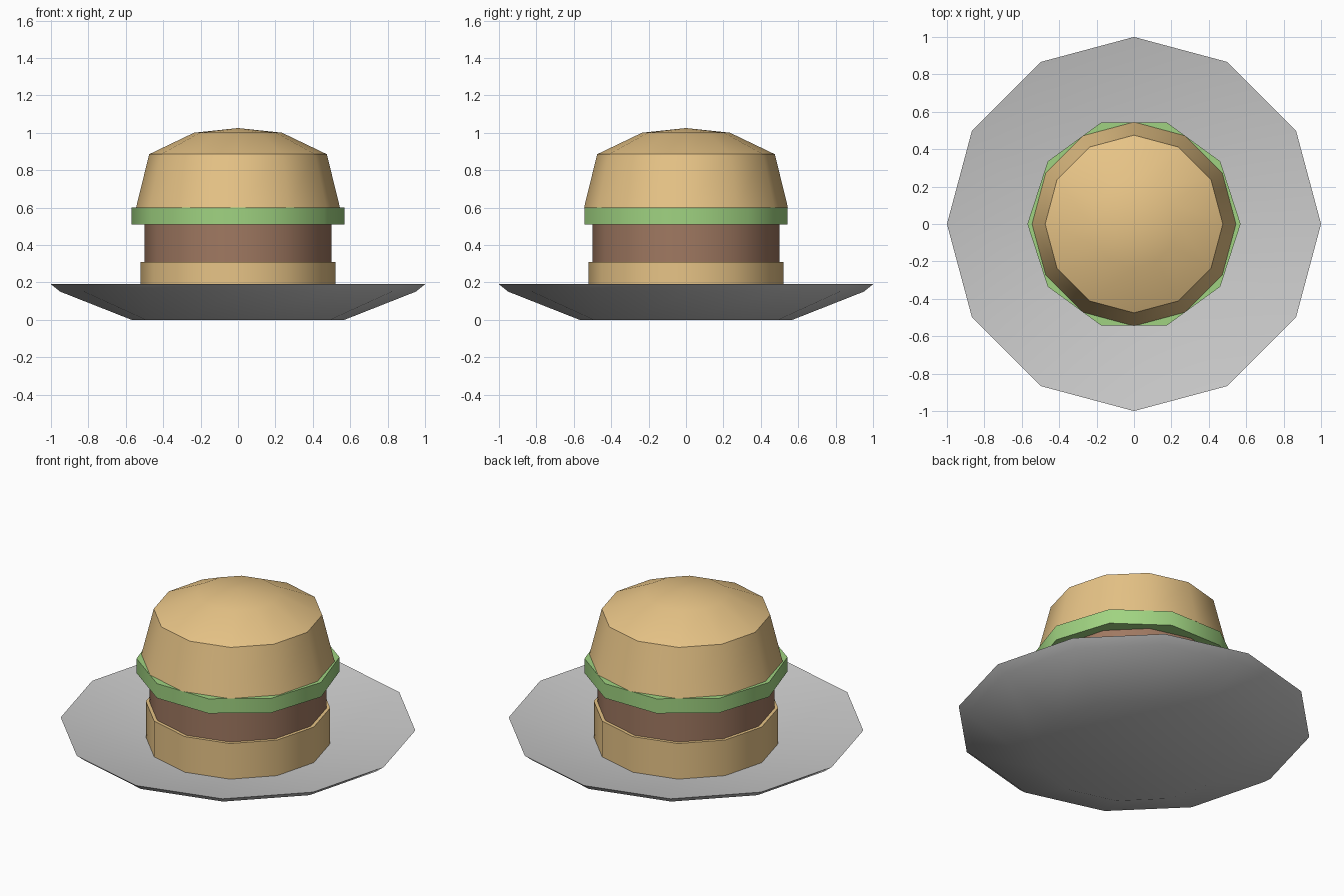
import bpy, bmesh
from math import cos, sin, pi, radians

if "Cube" in bpy.data.objects:
    bpy.data.objects.remove(bpy.data.objects["Cube"])


def material(name, rgb):
    m = bpy.data.materials.new(name)
    m.diffuse_color = (*rgb, 1)
    m.use_nodes = True
    m.node_tree.nodes["Principled BSDF"].inputs["Base Color"].default_value = m.diffuse_color
    return m


def lathe(name, profile, sides, mat=None):
    """Revolve (radius, z) points about z; radius 0 makes a pole, open ends are capped."""
    bm = bmesh.new()
    rings = []
    for r, z in profile:
        n = sides if r > 0 else 1
        rings.append([bm.verts.new((r * cos(2 * pi * i / sides), r * sin(2 * pi * i / sides), z))
                      for i in range(n)])
    for a, b in zip(rings, rings[1:]):
        for i in range(sides):
            j = (i + 1) % sides
            if len(b) == 1:
                bm.faces.new((a[i], a[j], b[0]))
            else:
                bm.faces.new((a[i], a[j], b[j], b[i]))
    for ring in (rings[0], rings[-1]):
        if len(ring) > 1:
            bm.faces.new(ring)
    bmesh.ops.recalc_face_normals(bm, faces=bm.faces)
    me = bpy.data.meshes.new(name)
    bm.to_mesh(me)
    bm.free()
    ob = bpy.data.objects.new(name, me)
    bpy.context.collection.objects.link(ob)
    if mat:
        me.materials.append(mat)
    bpy.ops.object.select_all(action='DESELECT')
    ob.select_set(True)
    bpy.context.view_layer.objects.active = ob
    bpy.ops.object.shade_smooth_by_angle(angle=radians(40))
    return ob


bread = material("bread", (0.80, 0.55, 0.24))
meat = material("meat", (0.35, 0.19, 0.12))
leaf = material("leaf", (0.35, 0.65, 0.22))

# Dished plate: underside, rim, then the shallow upper face
lathe("plate", [(0.57, 0), (0.95, 0.15), (1.0, 0.19), (0.5, 0.085)], 12)

# Burger layers from bottom to top
lathe("bottom_bun", [(0.52, 0.085), (0.52, 0.31)], 12, bread)
lathe("patty", [(0.5, 0.31), (0.5, 0.51)], 12, meat)
lathe("lettuce", [(0.57, 0.51), (0.57, 0.60)], 10, leaf)
lathe("top_bun", [(0.545, 0.60), (0.475, 0.885), (0.235, 1.0), (0, 1.025)], 12, bread)
